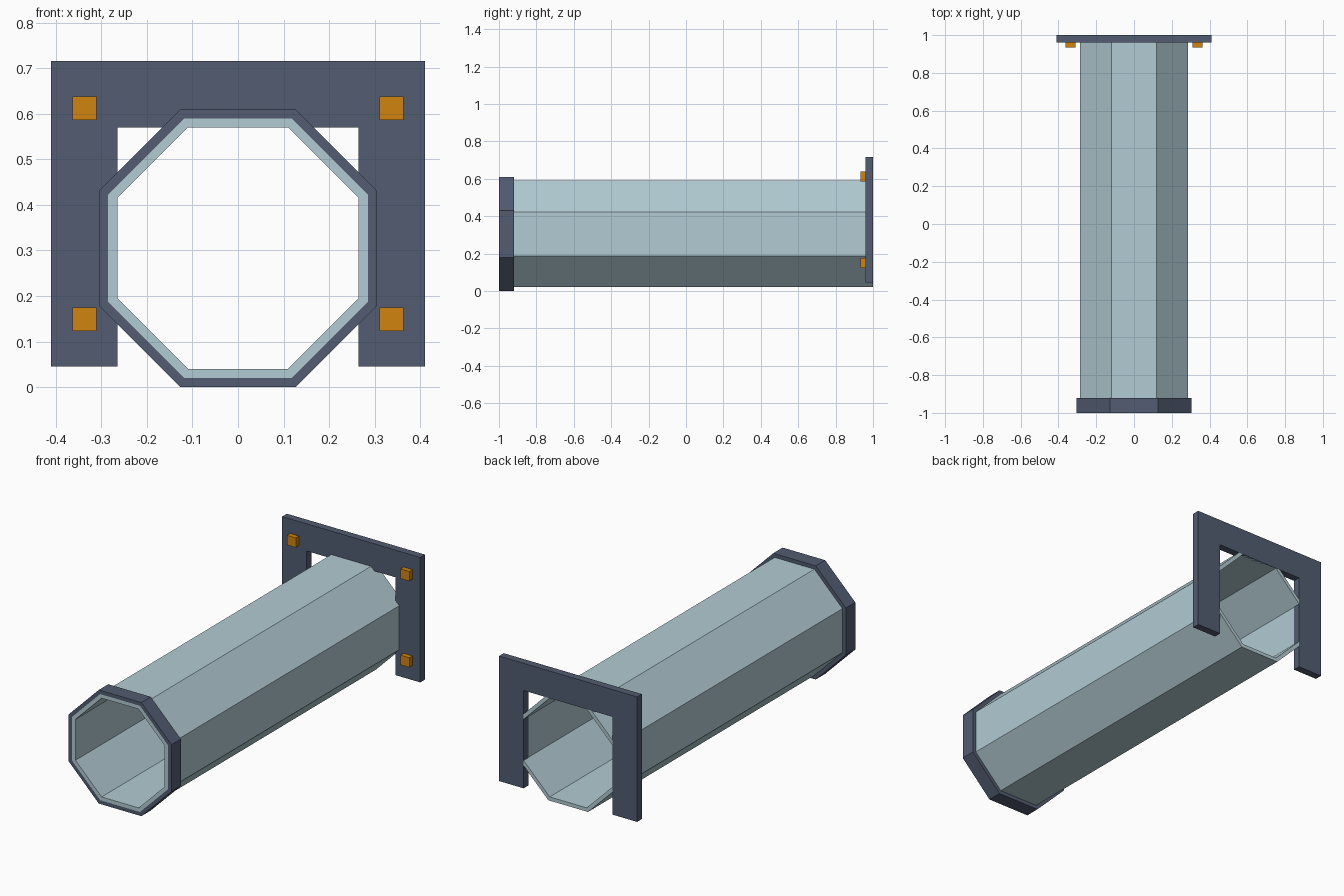
import bpy, bmesh, math

if "Cube" in bpy.data.objects:
    bpy.data.objects.remove(bpy.data.objects["Cube"])

CZ = 0.305  # height of the tube axis


def material(name, rgb):
    lin = [((c / 255 + 0.055) / 1.055) ** 2.4 for c in rgb]
    m = bpy.data.materials.new(name)
    m.diffuse_color = (*lin, 1)
    m.use_nodes = True
    m.node_tree.nodes["Principled BSDF"].inputs["Base Color"].default_value = m.diffuse_color
    return m


glass = material("pale blue", (178, 204, 211))
slate = material("slate", (82, 92, 113))
orange = material("orange", (209, 131, 14))


def finish(name, bm, mat):
    bmesh.ops.recalc_face_normals(bm, faces=bm.faces)
    me = bpy.data.meshes.new(name)
    bm.to_mesh(me)
    bm.free()
    me.materials.append(mat)
    ob = bpy.data.objects.new(name, me)
    bpy.context.collection.objects.link(ob)
    return ob


def octagon_pipe(name, outer, inner, y0, y1, mat):
    """Hollow octagonal pipe along y; outer and inner are flat-to-centre distances."""
    bm = bmesh.new()
    loops = []
    for apothem, y in ((outer, y0), (outer, y1), (inner, y1), (inner, y0)):
        r = apothem / math.cos(math.pi / 8)
        angles = [math.pi / 8 + i * math.pi / 4 for i in range(8)]
        loops.append([bm.verts.new((r * math.cos(a), y, CZ + r * math.sin(a))) for a in angles])
    for k in range(4):
        a, b = loops[k], loops[(k + 1) % 4]
        for i in range(8):
            j = (i + 1) % 8
            bm.faces.new((a[i], a[j], b[j], b[i]))
    return finish(name, bm, mat)


def extrude_profile(name, points, y0, y1, mat):
    """Extrude an (x, z) outline along y."""
    bm = bmesh.new()
    face = bm.faces.new([bm.verts.new((x, y0, z)) for x, z in points])
    geo = bmesh.ops.extrude_face_region(bm, geom=[face])["geom"]
    for v in geo:
        if isinstance(v, bmesh.types.BMVert):
            v.co.y = y1
    return finish(name, bm, mat)


# Long tube and the collar round its front end
octagon_pipe("tube", 0.285, 0.265, -1.0, 0.9995, glass)
octagon_pipe("front_collar", 0.305, 0.285, -1.0, -0.92, slate)

# Mounting plate at the back: an arch open at the bottom
half = [(0.264, 0.57), (0.264, 0.045), (0.41, 0.045), (0.41, 0.716)]
arch = half + [(-x, z) for x, z in reversed(half)]
extrude_profile("mounting_plate", arch, 0.96, 1.0, slate)

# Four square bolts on the plate front
for side, sx in (("right", 1), ("left", -1)):
    for level, z in (("lower", 0.149), ("upper", 0.612)):
        x, h = sx * 0.337, 0.026
        square = [(x - h, z - h), (x + h, z - h), (x + h, z + h), (x - h, z + h)]
        extrude_profile(f"{level}_{side}_bolt", square, 0.934, 0.965, orange)
